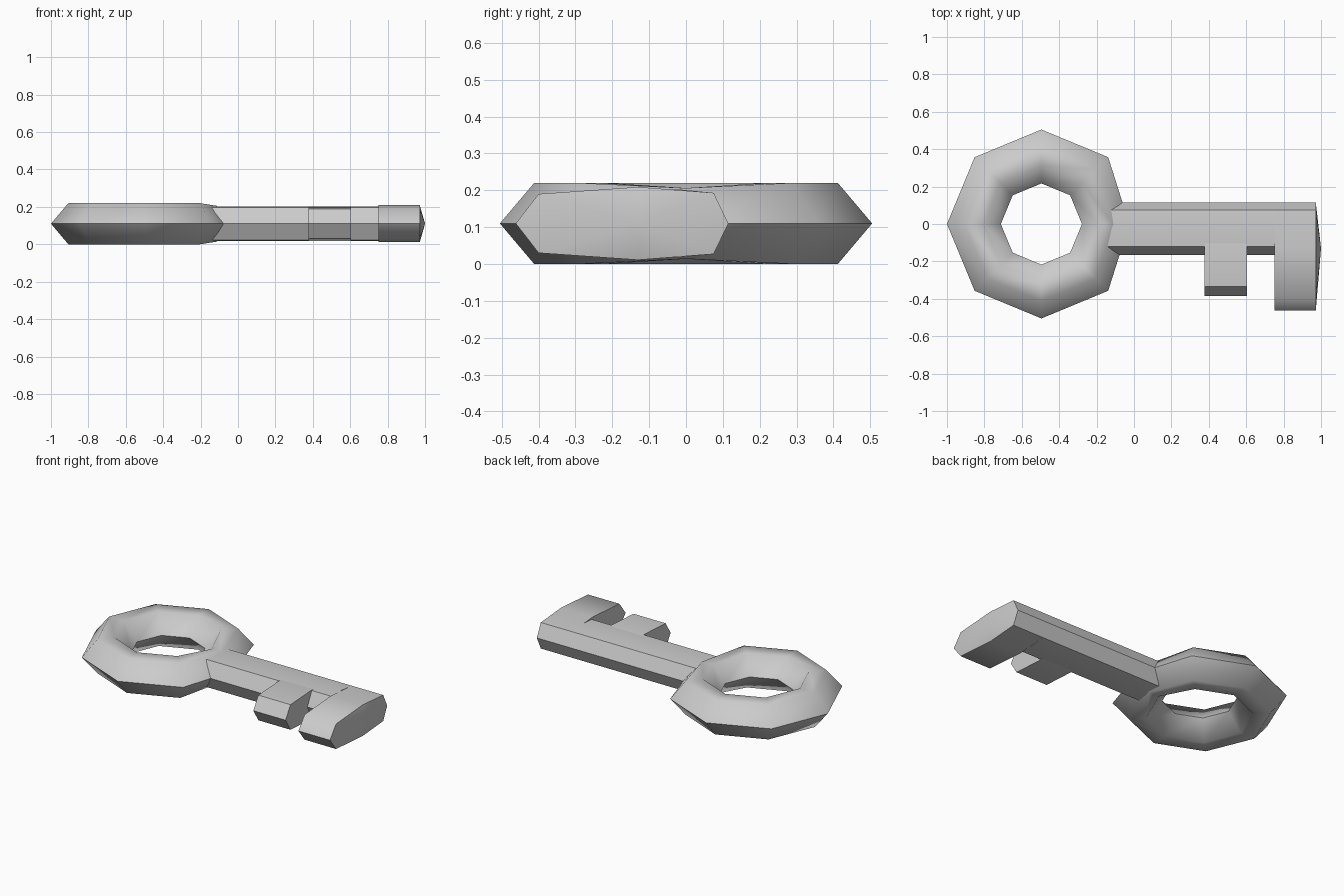
import bpy, bmesh, math

if "Cube" in bpy.data.objects:
    bpy.data.objects.remove(bpy.data.objects["Cube"])

ZM = 0.11


def finish(name, bm, angle=50):
    bmesh.ops.recalc_face_normals(bm, faces=bm.faces[:])
    me = bpy.data.meshes.new(name)
    bm.to_mesh(me)
    bm.free()
    ob = bpy.data.objects.new(name, me)
    bpy.context.collection.objects.link(ob)
    bpy.ops.object.select_all(action='DESELECT')
    ob.select_set(True)
    bpy.context.view_layer.objects.active = ob
    bpy.ops.object.shade_smooth_by_angle(angle=math.radians(angle))
    return ob


def prism(name, half, x0, x1, cap0=True, tip=None):
    """Sweep a (y, height) half profile, mirrored about mid height, along x."""
    prof = [(y, ZM + h) for y, h in half]
    prof += [(y, ZM - h) for y, h in reversed(half) if h > 0]
    bm = bmesh.new()
    a = [bm.verts.new((x0, y, z)) for y, z in prof]
    b = [bm.verts.new((x1, y, z)) for y, z in prof]
    n = len(prof)
    for i in range(n):
        j = (i + 1) % n
        bm.faces.new((a[i], a[j], b[j], b[i]))
    if cap0:
        bm.faces.new(a)
    if tip:
        # domed end
        c = bm.verts.new(tip)
        for i in range(n):
            bm.faces.new((b[i], b[(i + 1) % n], c))
    else:
        bm.faces.new(b)
    return finish(name, bm)


# Octagonal ring handle with a six-sided section, lower where the shank joins
bm = bmesh.new()
rings = []
for k in range(8):
    t = k * math.pi / 4
    ro, rt, h = (0.47, 0.38, 0.096) if k == 0 else (0.505, 0.412, ZM)
    sec = [(ro, 0), (rt, h), (0.31, h), (0.217, 0), (0.31, -h), (rt, -h)]
    rings.append([bm.verts.new((-0.495 + r * math.cos(t), r * math.sin(t), ZM + z))
                  for r, z in sec])
for k in range(8):
    a, b = rings[k], rings[(k + 1) % 8]
    for i in range(6):
        j = (i + 1) % 6
        bm.faces.new((a[i], b[i], b[j], a[j]))
finish("handle_ring", bm, 75)

# Shank
prism("shank", [(0.115, 0), (0.075, 0.083), (-0.025, 0.093), (-0.12, 0.088), (-0.165, 0)],
      -0.15, 0.75)

# Short tooth
prism("short_tooth", [(-0.06, 0), (-0.06, 0.08), (-0.12, 0.092), (-0.335, 0.08), (-0.385, 0)],
      0.378, 0.605)

# End block with the long tooth and a slightly domed end
prism("long_tooth", [(0.115, 0), (0.075, 0.083), (-0.13, 0.099), (-0.40, 0.08), (-0.462, 0)],
      0.75, 0.972, tip=(1.0, -0.13, ZM))
